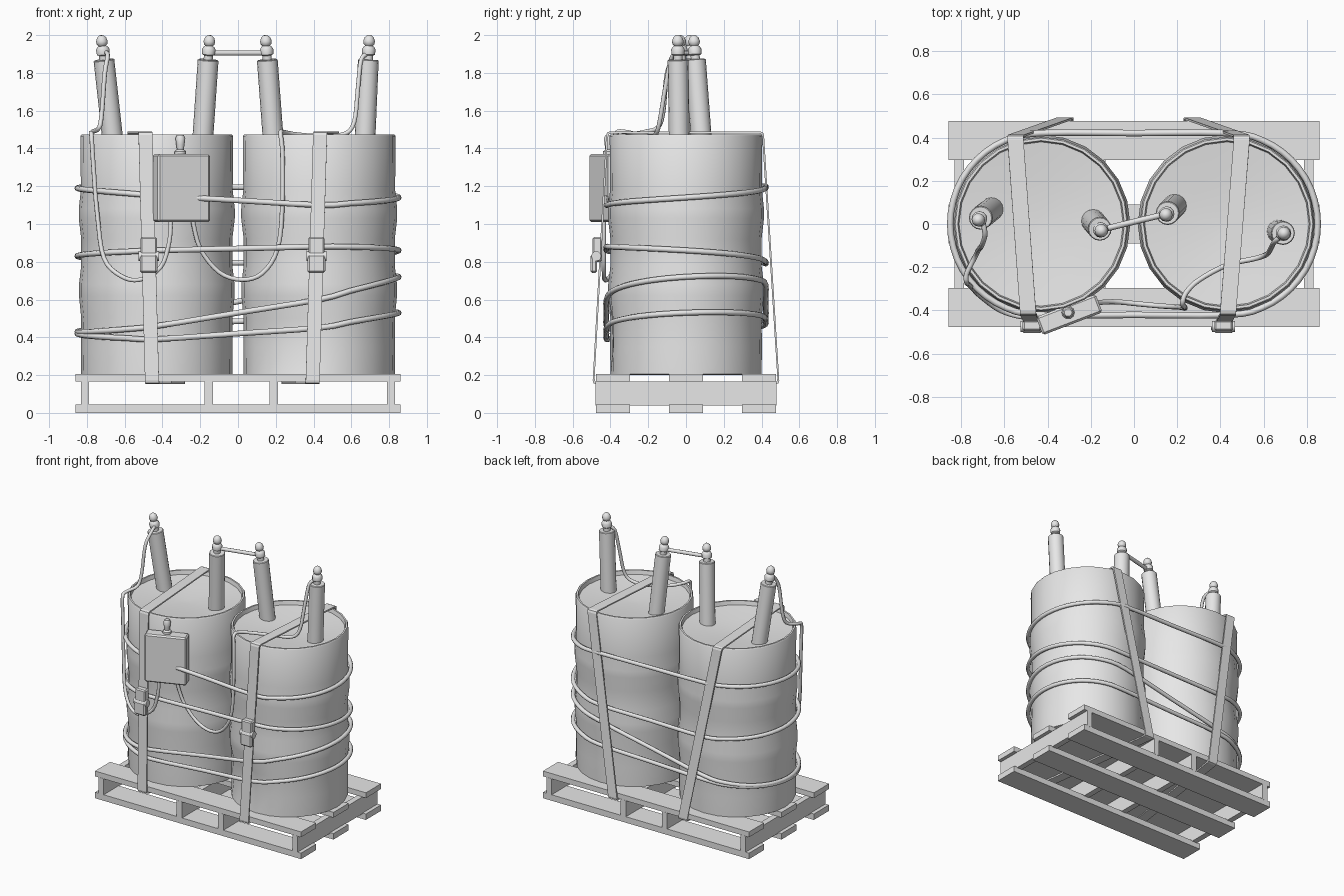
import bpy, bmesh, math
from mathutils import Vector

if "Cube" in bpy.data.objects:
    bpy.data.objects.remove(bpy.data.objects["Cube"])

grey = bpy.data.materials.new("plain grey")
grey.diffuse_color = (0.8, 0.8, 0.8, 1)
grey.use_nodes = True
grey.node_tree.nodes["Principled BSDF"].inputs["Base Color"].default_value = grey.diffuse_color


def finish(name, bm, smooth=None):
    bmesh.ops.recalc_face_normals(bm, faces=bm.faces)
    me = bpy.data.meshes.new(name)
    bm.to_mesh(me)
    bm.free()
    me.materials.append(grey)
    ob = bpy.data.objects.new(name, me)
    bpy.context.collection.objects.link(ob)
    if smooth:
        bpy.ops.object.select_all(action='DESELECT')
        ob.select_set(True)
        bpy.context.view_layer.objects.active = ob
        bpy.ops.object.shade_smooth_by_angle(angle=math.radians(smooth))
    return ob


def box(name, x0, x1, y0, y1, z0, z1, bevel=0.0):
    bm = bmesh.new()
    bmesh.ops.create_cube(bm, size=1)
    for v in bm.verts:
        v.co = Vector(((x0 + x1) / 2 + v.co.x * (x1 - x0), (y0 + y1) / 2 + v.co.y * (y1 - y0),
                       (z0 + z1) / 2 + v.co.z * (z1 - z0)))
    if bevel:
        bmesh.ops.bevel(bm, geom=bm.edges[:], offset=bevel, segments=1, affect='EDGES')
    return finish(name, bm)


def lathe(name, base, axis, profile, sides, smooth=40, warp=None):
    """Revolve (radius, distance along axis) pairs round an axis."""
    bm = bmesh.new()
    q = Vector((0, 0, 1)).rotation_difference(Vector(axis).normalized())
    rings = []
    for r, h in profile:
        rings.append([bm.verts.new(Vector(base) + q @ Vector((
            r * math.cos(2 * math.pi * i / sides), r * math.sin(2 * math.pi * i / sides), h)))
            for i in range(sides)])
    for a, b in zip(rings, rings[1:]):
        for i in range(sides):
            j = (i + 1) % sides
            bm.faces.new((a[i], a[j], b[j], b[i]))
    bm.faces.new(rings[0][::-1])
    bm.faces.new(rings[-1])
    if warp:
        for v in bm.verts:
            warp(v)
    return finish(name, bm, smooth)


def tube(name, pts, radius, closed=False, sides=8, steps=4):
    """Sweep a round section along a smooth path through the points."""
    pts = [Vector(p) for p in pts]
    n = len(pts)
    path = []
    for i in range(n if closed else n - 1):
        g = (lambda k: pts[k % n]) if closed else (lambda k: pts[max(0, min(n - 1, k))])
        a, b, c, d = g(i - 1), g(i), g(i + 1), g(i + 2)
        for s in range(steps):
            t = s / steps
            path.append(0.5 * (2 * b + (c - a) * t + (2 * a - 5 * b + 4 * c - d) * t * t
                               + (3 * b - a - 3 * c + d) * t ** 3))
    if not closed:
        path.append(pts[-1])
    bm = bmesh.new()
    m = len(path)
    rings, nor = [], None
    for i, p in enumerate(path):
        nxt, prv = (path[(i + 1) % m], path[i - 1]) if closed else (path[min(i + 1, m - 1)], path[max(i - 1, 0)])
        tan = (nxt - prv).normalized()
        if nor is None or closed:
            nor = tan.orthogonal() if not closed else Vector((0, 0, 1))
        nor = (nor - tan * nor.dot(tan)).normalized()
        bi = tan.cross(nor)
        rings.append([bm.verts.new(p + radius * (math.cos(2 * math.pi * k / sides) * nor
                      + math.sin(2 * math.pi * k / sides) * bi)) for k in range(sides)])
    for i in range(m if closed else m - 1):
        a, b = rings[i], rings[(i + 1) % m]
        for k in range(sides):
            j = (k + 1) % sides
            bm.faces.new((a[k], a[j], b[j], b[k]))
    if not closed:
        bm.faces.new(rings[0])
        bm.faces.new(rings[-1])
    return finish(name, bm, 60)


# Pallet: long slats above and below, cross bearers between
for i, y in enumerate((-0.387, 0, 0.387)):
    box(f"top_slat_{i}", -0.86, 0.86, y - 0.09, y + 0.09, 0.165, 0.205)
    box(f"bottom_slat_{i}", -0.86, 0.86, y - 0.09, y + 0.09, 0, 0.045)
for i, x in enumerate((-0.81, -0.155, 0.19, 0.81)):
    box(f"bearer_{i}", x - 0.022, x + 0.022, -0.478, 0.478, 0.04, 0.167)


# Barrels, softly ribbed, with a dished lid and a dent near the foot
def dent(v):
    d = (v.co - Vector((0.27, -0.37, 0.36))).length
    if d < 0.3 and v.co.z < 0.7 and v.co.z > 0.21:
        out = Vector((v.co.x - 0.43, v.co.y, 0)).normalized()
        v.co -= out * 0.035 * (1 - d / 0.3)


barrel = [(0.38, 0.2), (0.4, 0.205), (0.402, 0.35), (0.4, 0.5), (0.412, 0.62), (0.412, 0.68), (0.4, 0.78),
          (0.4, 0.92), (0.413, 1.03), (0.413, 1.08), (0.402, 1.18), (0.404, 1.465), (0.398, 1.475),
          (0.386, 1.475), (0.38, 1.445), (0.2, 1.425), (0.03, 1.415)]
lathe("left_barrel", (-0.43, 0, 0), (0, 0, 1), barrel, 24, 50)
lathe("right_barrel", (0.43, 0, 0), (0, 0, 1), barrel, 24, 50, dent)

# Leaning rods with knobbed terminals
rods = [((-0.658, 0.07, 1.4), (-0.71, 0.028, 1.87)), ((-0.19, 0.015, 1.4), (-0.158, -0.023, 1.87)),
        ((0.19, 0.085, 1.4), (0.155, 0.05, 1.87)), ((0.67, -0.035, 1.4), (0.69, -0.042, 1.87))]
for i, (a, b) in enumerate(rods):
    ax = Vector(b) - Vector(a)
    lathe(f"rod_{i}", a, ax, [(0.055, 0), (0.055, ax.length - 0.004), (0.051, ax.length)], 16)
    lathe(f"terminal_{i}", b, ax, [(0.024, -0.01), (0.024, 0.022), (0.034, 0.028), (0.036, 0.055), (0.028, 0.068),
          (0.02, 0.074), (0.028, 0.082), (0.031, 0.098), (0.024, 0.118), (0.01, 0.13)], 12, 50)
tube("link_bar", [(-0.15, -0.026, 1.905), (0.15, 0.047, 1.905)], 0.014, steps=1)

# Ropes wound round both barrels: heights at FL, FR, R, BR, BL, L
ropes = [(1.15, 1.10, 1.14, 1.19, 1.20, 1.19), (0.86, 0.88, 0.86, 0.80, 0.79, 0.83),
         (0.46, 0.60, 0.72, 0.68, 0.50, 0.43), (0.39, 0.45, 0.53, 0.50, 0.47, 0.42)]
for n, (fl, fr, r, br, bl, l) in enumerate(ropes):
    pts = []
    for cx, start, zs in ((0.43, -90, (fr, r, br)), (-0.43, 90, (bl, l, fl))):
        for k in range(9):
            t = k / 8
            ang = math.radians(start + 180 * t)
            z = zs[0] * (1 - t) * (1 - 2 * t) + zs[1] * 4 * t * (1 - t) + zs[2] * t * (2 * t - 1)
            pts.append((cx + 0.421 * math.cos(ang), 0.421 * math.sin(ang), z))
        pts.append((0, pts[-1][1], (br + bl) / 2 if cx > 0 else (fl + fr) / 2))
    tube(f"rope_{n}", pts, 0.015, True, 8, 3)


# Straps over each barrel and under the pallet slats, with ratchet buckles
def strap(side, corners):
    cs = [Vector(c) for c in corners]
    path = []
    for i, c in enumerate(cs):
        prv, nxt = (cs[i - 1] - c).normalized(), (cs[(i + 1) % 4] - c).normalized()
        path += [c + prv * 0.02, c + (prv + nxt) * 0.005, c + nxt * 0.02]
    cen = sum(cs, Vector()) / 4
    bm = bmesh.new()
    rows = []
    for p in path:
        o = Vector((0, p.y - cen.y, 0)).normalized() * 0.01
        o.z = 0.01 if p.z > cen.z else -0.01
        rows.append([bm.verts.new(p + q + Vector((w, 0, 0))) for w, q in
                     ((-0.037, Vector()), (0.037, Vector()), (0.037, o), (-0.037, o))])
    for i, a in enumerate(rows):
        b = rows[(i + 1) % len(rows)]
        for k in range(4):
            bm.faces.new((a[k], a[(k + 1) % 4], b[(k + 1) % 4], b[k]))
    finish(side + "_strap", bm)
    x = (cs[0].x + cs[3].x) / 2
    box(side + "_buckle", x - 0.043, x + 0.043, -0.495, -0.445, 0.8, 0.93, 0.008)
    box(side + "_buckle_handle", x - 0.047, x + 0.047, -0.505, -0.47, 0.74, 0.84, 0.01)
    lathe(side + "_buckle_roller", (x - 0.053, -0.475, 0.83), (1, 0, 0), [(0.026, 0), (0.026, 0.106)], 12)


strap("left", [(-0.49, -0.412, 1.48), (-0.55, 0.402, 1.48), (-0.315, 0.485, 0.162), (-0.455, -0.485, 0.162)])
strap("right", [(0.435, -0.412, 1.48), (0.50, 0.402, 1.48), (0.265, 0.485, 0.162), (0.395, -0.485, 0.162)])

# Control box with a switch on top, turned to follow the barrel
ctrl = box("control_box", -0.148, 0.148, -0.045, 0.045, -0.18, 0.18, 0.01)
ctrl.location = (-0.30, -0.42, 1.19)
ctrl.rotation_euler.z = math.radians(21)
lathe("switch", (-0.305, -0.41, 1.36), (0, 0, 1), [(0.03, 0), (0.03, 0.025), (0.018, 0.035), (0.022, 0.06),
      (0.026, 0.095), (0.018, 0.11)], 10)

# Wires hanging from the outer terminals to the control box
tube("left_wire", [(-0.70, 0.01, 1.91), (-0.69, -0.05, 1.89), (-0.705, -0.1, 1.8), (-0.72, -0.12, 1.6),
     (-0.735, -0.15, 1.51), (-0.775, -0.23, 1.485), (-0.775, -0.27, 1.46), (-0.765, -0.28, 1.3),
     (-0.745, -0.30, 1.05), (-0.71, -0.335, 0.82), (-0.62, -0.40, 0.725), (-0.52, -0.43, 0.705),
     (-0.41, -0.435, 0.77), (-0.365, -0.435, 0.9), (-0.355, -0.435, 1.02)], 0.012)
tube("right_wire", [(0.69, -0.05, 1.9), (0.652, -0.08, 1.87), (0.635, -0.11, 1.72), (0.615, -0.14, 1.54),
     (0.56, -0.16, 1.475), (0.43, -0.19, 1.465), (0.3, -0.26, 1.475), (0.24, -0.32, 1.487), (0.225, -0.37, 1.48),
     (0.235, -0.385, 1.38), (0.235, -0.39, 1.1), (0.21, -0.385, 0.87), (0.13, -0.38, 0.74), (0.02, -0.37, 0.705),
     (-0.1, -0.36, 0.745), (-0.2, -0.37, 0.87), (-0.24, -0.39, 1.02)], 0.012)
